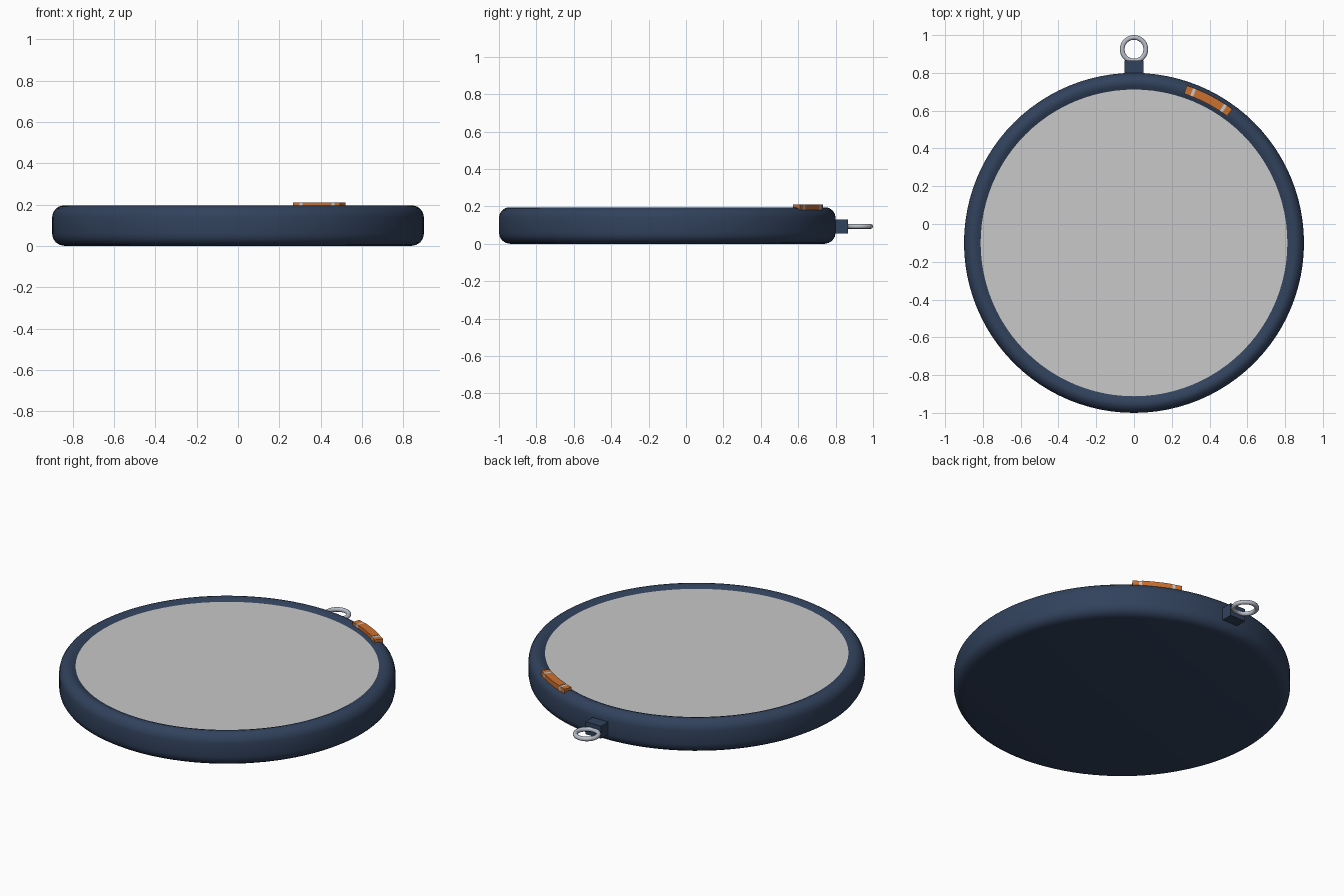
import bpy, bmesh
from math import cos, sin, radians, pi

if "Cube" in bpy.data.objects:
    bpy.data.objects.remove(bpy.data.objects["Cube"])

CENTRE_Y = -0.1
SEGMENTS = 96


def material(name, rgb):
    m = bpy.data.materials.new(name)
    m.use_nodes = True
    m.diffuse_color = (*rgb, 1)
    m.node_tree.nodes["Principled BSDF"].inputs["Base Color"].default_value = (*rgb, 1)
    return m


navy = material("navy", (0.031, 0.054, 0.108))
pale_grey = material("pale grey", (0.58, 0.58, 0.58))
orange = material("orange", (0.6, 0.16, 0.028))
steel = material("steel", (0.48, 0.51, 0.58))


def finish(name, bm, *mats, smooth=None):
    bmesh.ops.recalc_face_normals(bm, faces=bm.faces)
    mesh = bpy.data.meshes.new(name)
    bm.to_mesh(mesh)
    bm.free()
    obj = bpy.data.objects.new(name, mesh)
    bpy.context.collection.objects.link(obj)
    for m in mats:
        mesh.materials.append(m)
    if smooth:
        bpy.ops.object.select_all(action="DESELECT")
        obj.select_set(True)
        bpy.context.view_layer.objects.active = obj
        bpy.ops.object.shade_smooth_by_angle(angle=radians(smooth))
    return obj


def lathe(name, profile, mat, y, closed=False):
    """Spin a (radius, z) profile around a vertical axis."""
    bm = bmesh.new()
    verts = [bm.verts.new((r, 0, z)) for r, z in profile]
    edges = [bm.edges.new(pair) for pair in zip(verts, verts[1:])]
    if closed:
        edges.append(bm.edges.new((verts[-1], verts[0])))
    bmesh.ops.spin(bm, geom=verts + edges, axis=(0, 0, 1), cent=(0, 0, 0),
                   angle=2 * pi, steps=SEGMENTS, use_merge=True)
    bmesh.ops.remove_doubles(bm, verts=bm.verts, dist=1e-5)
    bmesh.ops.translate(bm, verts=bm.verts, vec=(0, y, 0))
    return finish(name, bm, mat, smooth=40)


# Round case with soft edges and a lip sloping in to the face
case = [(0, 0), (0.84, 0), (0.863, 0.005), (0.882, 0.017), (0.895, 0.036),
        (0.9, 0.058), (0.9, 0.14), (0.895, 0.162), (0.882, 0.18),
        (0.866, 0.191), (0.85, 0.195), (0.83, 0.189), (0.81, 0.179), (0.81, 0.16), (0, 0.16)]
lathe("case", case, navy, CENTRE_Y)

# Flat face disc
lathe("face_disc", [(0, 0.18), (0.812, 0.18), (0.812, 0.165), (0, 0.165)], pale_grey, CENTRE_Y)

# Hanging ring
tube = [(0.0625 + 0.0125 * cos(a * pi / 8), 0.093 + 0.0125 * sin(a * pi / 8)) for a in range(16)]
lathe("hanging_ring", tube, steel, 0.925, closed=True)

# Block that holds the ring
bm = bmesh.new()
bmesh.ops.create_cube(bm, size=1)
bmesh.ops.scale(bm, verts=bm.verts, vec=(0.1, 0.1, 0.074))
bmesh.ops.translate(bm, verts=bm.verts, vec=(0, 0.815, 0.093))
finish("ring_mount", bm, navy)


def arc_block(name, start, end, top, mat, steps):
    """Curved block lying along the rim."""
    bm = bmesh.new()
    section = [bm.verts.new((r * cos(radians(start)), r * sin(radians(start)), z))
               for r, z in ((0.833, 0.185), (0.879, 0.18), (0.879, top), (0.833, top))]
    face = bm.faces.new(section)
    bmesh.ops.spin(bm, geom=[face], axis=(0, 0, 1), cent=(0, 0, 0),
                   angle=radians(end - start), steps=steps)
    bmesh.ops.translate(bm, verts=bm.verts, vec=(0, CENTRE_Y, 0))
    # keep the starting cap on the outside
    if not any(len(f.verts) == 4 and set(f.verts) == set(section) for f in bm.faces):
        bm.faces.new(section)
    finish(name, bm, mat)


# Orange marker on the rim with two pale bands
arc_block("marker_middle", 57, 68, 0.211, orange, 8)
for side, inner, outer, tip in (("left", 57, 55.9, 53.7), ("right", 68, 69.1, 71.4)):
    arc_block(f"marker_band_{side}", inner, outer, 0.209, pale_grey, 1)
    arc_block(f"marker_end_{side}", outer, tip, 0.209, orange, 2)
